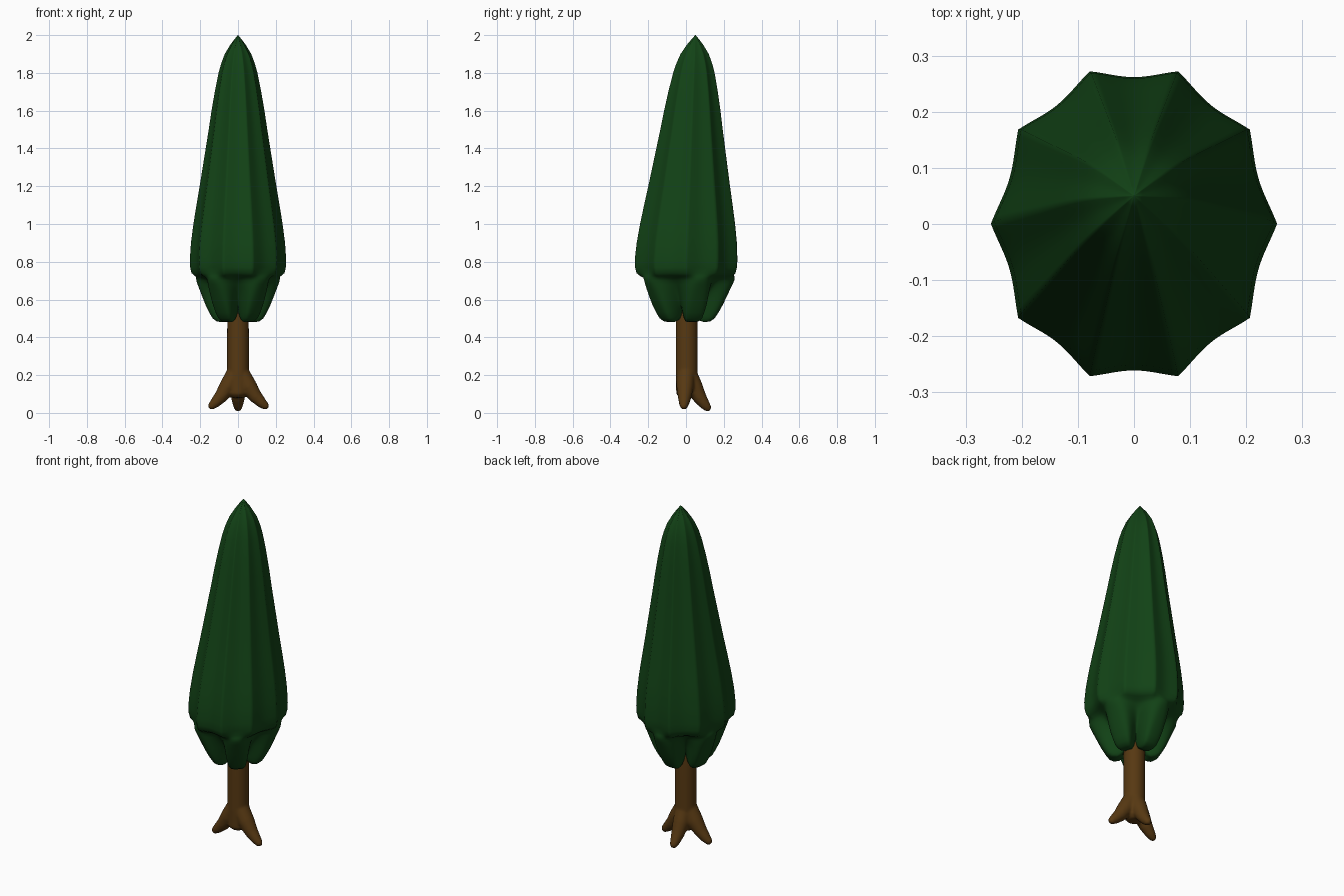
import bpy, bmesh, math
from mathutils import Vector

if "Cube" in bpy.data.objects:
    bpy.data.objects.remove(bpy.data.objects["Cube"])


def material(name, col):
    m = bpy.data.materials.new(name)
    m.diffuse_color = (*col, 1)
    m.use_nodes = True
    m.node_tree.nodes["Principled BSDF"].inputs["Base Color"].default_value = m.diffuse_color
    return m


green = material("dark green foliage", (0.006, 0.055, 0.008))
brown = material("brown bark", (0.095, 0.040, 0.006))


def make_object(name, bm, mat):
    bmesh.ops.recalc_face_normals(bm, faces=bm.faces)
    for f in bm.faces:
        f.smooth = True
    me = bpy.data.meshes.new(name)
    bm.to_mesh(me)
    bm.free()
    me.materials.append(mat)
    ob = bpy.data.objects.new(name, me)
    bpy.context.collection.objects.link(ob)
    return ob


def loft(bm, rings):
    """Skin closed rings of points, capping both ends."""
    rows = [[bm.verts.new(p) for p in r] for r in rings]
    n = len(rows[0])
    for a, b in zip(rows, rows[1:]):
        for i in range(n):
            bm.faces.new((a[i], a[(i + 1) % n], b[(i + 1) % n], b[i]))
    bm.faces.new(rows[0][::-1])
    bm.faces.new(rows[-1])


# Foliage: ten-ridged cone above, five rounded lobes with notches below
PROFILE = [(0.53, 0.045), (0.49, 0.06), (0.48, 0.09), (0.485, 0.115), (0.50, 0.135),
           (0.53, 0.153), (0.57, 0.173), (0.61, 0.19), (0.65, 0.207), (0.68, 0.22),
           (0.70, 0.228), (0.715, 0.234), (0.725, 0.24), (0.74, 0.246), (0.77, 0.253),
           (0.81, 0.255), (0.9, 0.249), (1.0, 0.236), (1.1, 0.220), (1.2, 0.203),
           (1.3, 0.187), (1.4, 0.171), (1.5, 0.155), (1.6, 0.140), (1.7, 0.123),
           (1.8, 0.103), (1.85, 0.089), (1.9, 0.070), (1.95, 0.040), (1.98, 0.017), (2.0, 0.001)]


def foliage_point(k, z, r, a):
    low = min(1, max(0, (0.735 - z) / 0.025))           # 1 beneath the overhang
    ridge = 1 - 0.085 * abs(math.sin(5 * a)) * (1 - low)
    t = min(1, max(0, (0.71 - z) / 0.2))
    notch = (0.5 + 0.5 * math.cos(5 * (a - math.radians(270)))) ** (1 + 3 * t)
    depth = low * (0.25 + 0.33 * t)
    rr = r * ridge * (1 - depth * notch)
    if k < 4:                                            # underside
        rr = max(min(rr, r), 0.045)
        z += 0.05 * notch
    elif z < 0.57:
        z += 0.05 * notch * (0.57 - z) / 0.085
    lean = 0.05 * max(0, z - 0.8) / 1.2
    return Vector((rr * math.cos(a), rr * 1.12 * math.sin(a) + lean, z))


N = 160
bm = bmesh.new()
loft(bm, [[foliage_point(k, z, r, 2 * math.pi * i / N) for i in range(N)]
          for k, (z, r) in enumerate(PROFILE)])
make_object("foliage", bm, green)


# Trunk and three spreading roots, fused into one skin
def tube(bm, path, n=20):
    rings = []
    for i, (p, r) in enumerate(path):
        q0 = Vector(path[max(i - 1, 0)][0])
        q1 = Vector(path[min(i + 1, len(path) - 1)][0])
        rot = (q1 - q0).to_track_quat('Z', 'Y')
        rings.append([Vector(p) + rot @ Vector((r * math.cos(2 * math.pi * j / n),
                      r * math.sin(2 * math.pi * j / n), 0)) for j in range(n)])
    loft(bm, rings)


bm = bmesh.new()
tube(bm, [((0, 0.003, z), r) for z, r in
          [(0.08, 0.035), (0.10, 0.055), (0.2, 0.058), (0.4, 0.058), (0.62, 0.057)]])
for dx, dy, reach in [(-1, -0.08, 0.152), (1, -0.08, 0.157), (0, 1, 0.125)]:
    path = [(0.12, 0.20, 0.048), (0.35, 0.14, 0.046), (0.6, 0.085, 0.036),
            (0.82, 0.05, 0.027), (0.96, 0.032, 0.019), (1.02, 0.026, 0.008)]
    tube(bm, [((dx * reach * s, dy * reach * s, z - (0.012 if dy == 1 else 0) * s), r)
              for s, z, r in path])
trunk = make_object("trunk_and_roots", bm, brown)
rm = trunk.modifiers.new("fuse", 'REMESH')
rm.mode = 'VOXEL'
rm.voxel_size = 0.007
rm.use_smooth_shade = True
sm = trunk.modifiers.new("soften", 'SMOOTH')
sm.factor = 0.5
sm.iterations = 6
